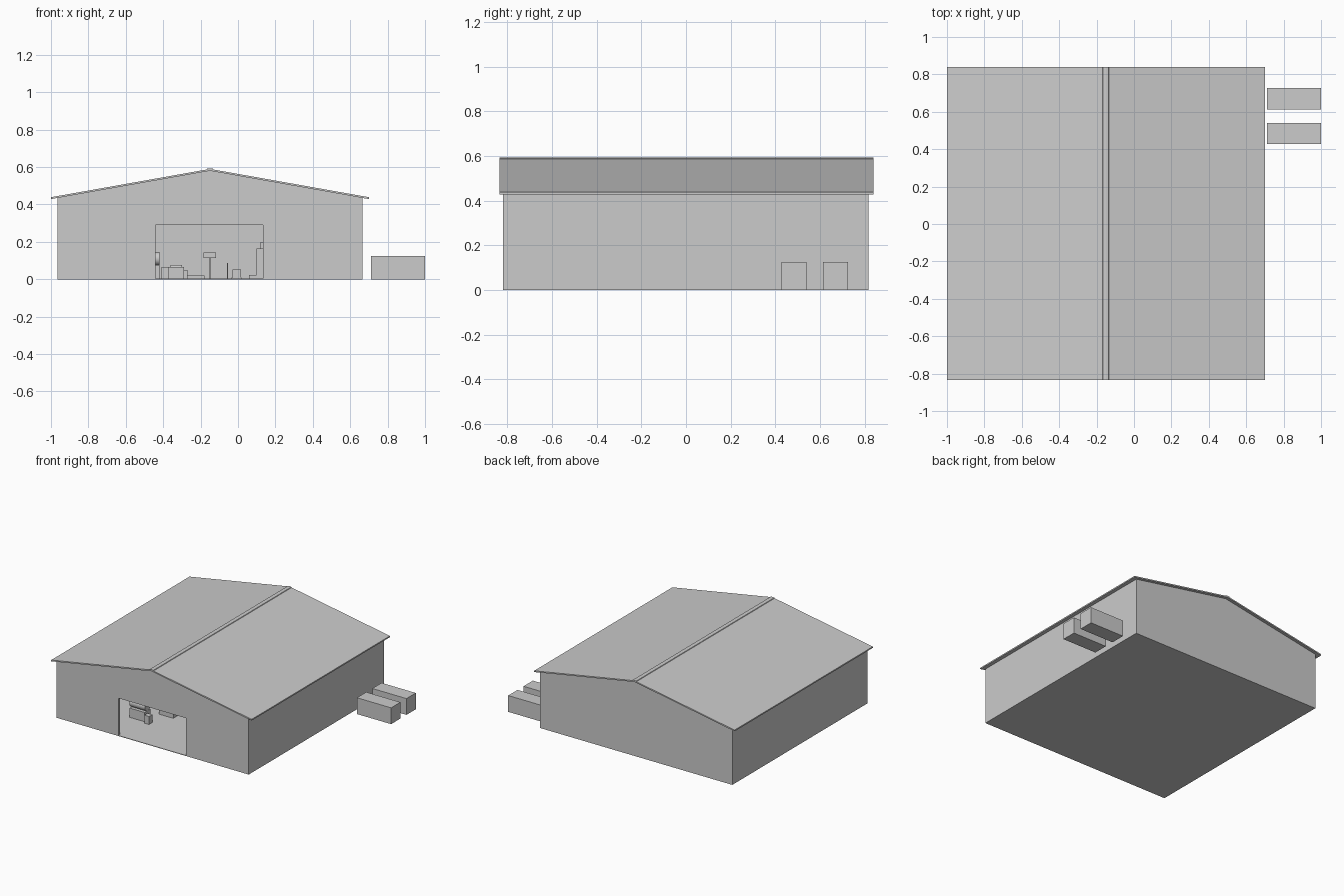
import bpy
import bmesh
import math

if "Cube" in bpy.data.objects:
    bpy.data.objects.remove(bpy.data.objects["Cube"], do_unlink=True)

grey = bpy.data.materials.new("light_grey")
grey.use_nodes = True
grey.diffuse_color = (0.6, 0.6, 0.6, 1)
grey.node_tree.nodes["Principled BSDF"].inputs["Base Color"].default_value = (0.6, 0.6, 0.6, 1)


def finish(name, bm):
    bmesh.ops.recalc_face_normals(bm, faces=bm.faces)
    mesh = bpy.data.meshes.new(name)
    bm.to_mesh(mesh)
    bm.free()
    mesh.materials.append(grey)
    obj = bpy.data.objects.new(name, mesh)
    bpy.context.collection.objects.link(obj)
    return obj


def prism(name, profile, y0, y1):
    """Extrude an x-z outline along y."""
    bm = bmesh.new()
    face = bm.faces.new([bm.verts.new((x, y0, z)) for x, z in profile])
    out = bmesh.ops.extrude_face_region(bm, geom=[face])
    verts = [v for v in out["geom"] if isinstance(v, bmesh.types.BMVert)]
    bmesh.ops.translate(bm, verts=verts, vec=(0, y1 - y0, 0))
    return finish(name, bm)


def box(name, x0, x1, y0, y1, z0, z1):
    return prism(name, [(x0, z0), (x1, z0), (x1, z1), (x0, z1)], y0, y1)


def cylinder(name, x0, x1, y, z, radius):
    """Smooth cylinder lying along x."""
    bpy.ops.mesh.primitive_cylinder_add(
        vertices=24, radius=radius, depth=x1 - x0,
        location=((x0 + x1) / 2, y, z), rotation=(0, math.pi / 2, 0))
    obj = bpy.context.object
    obj.name = name
    obj.data.materials.append(grey)
    bpy.ops.object.shade_smooth_by_angle()


# Main dimensions
LEFT, RIGHT, FRONT, BACK = -0.965, 0.665, -0.82, 0.817
RIDGE, APEX, SLOPE = -0.15, 0.59, 0.178
WALL, SHEET = 0.02, 0.01


def under(x):
    return APEX - SHEET - SLOPE * abs(x - RIDGE)


# Floor and walls
box("floor", LEFT, RIGHT, FRONT, BACK, 0, 0.004)
gable = [(RIGHT, under(RIGHT)), (RIDGE, under(RIDGE)), (LEFT, under(LEFT))]
prism("back_wall", [(LEFT, 0), (RIGHT, 0)] + gable, BACK - WALL, BACK)
doorway = [(-0.44, 0), (-0.44, 0.29), (0.135, 0.29), (0.135, 0)]
prism("front_wall", [(LEFT, 0)] + doorway + [(RIGHT, 0)] + gable, FRONT, FRONT + WALL)
box("right_wall", LEFT, LEFT + WALL, FRONT + WALL, BACK - WALL, 0, under(LEFT))
box("left_wall", RIGHT - WALL, RIGHT, FRONT + WALL, BACK - WALL, 0, under(RIGHT))

# Pitched roof sheets and ridge cap
for side, eave in (("right", -1.0), ("left", 0.7)):
    prism(side + "_roof", [(RIDGE, under(RIDGE)), (eave, under(eave)),
                           (eave, under(eave) + SHEET), (RIDGE, APEX)], -0.835, 0.84)
prism("ridge_cap", [(RIDGE - 0.018, 0.586), (RIDGE + 0.018, 0.586),
                    (RIDGE + 0.015, 0.591), (RIDGE, 0.593), (RIDGE - 0.015, 0.591)], -0.835, 0.84)

# Storage containers beside the building
for name, y in (("front_container", 0.427), ("rear_container", 0.613)):
    box(name, 0.71, 1.0, y, y + 0.113, 0, 0.125)

# Workshop equipment near the entrance
box("tank_base", -0.55, -0.42, -0.53, -0.46, 0, 0.075)
cylinder("tank", -0.55, -0.42, -0.495, 0.11, 0.035)
box("small_cabinet", -0.41, -0.37, -0.55, -0.51, 0, 0.065)
box("workbench", -0.41, -0.29, -0.37, -0.28, 0, 0.065)
cylinder("workbench_roller", -0.36, -0.3, -0.32, 0.065, 0.012)
box("bench_step", -0.29, -0.27, -0.3, -0.25, 0, 0.05)

# Equipment deeper inside
for name, x in (("right_pallet", -0.29), ("left_pallet", -0.24)):
    box(name, x, x + 0.06, 0.2, 0.3, 0, 0.02)
box("stand_post", -0.154, -0.146, 0.25, 0.26, 0, 0.115)
box("stand_board", -0.185, -0.118, 0.235, 0.275, 0.115, 0.142)
box("thin_post", -0.058, -0.053, 0.3, 0.305, 0, 0.088)
box("crate_base", -0.035, 0.02, 0.28, 0.34, 0, 0.01)
box("crate", -0.03, 0.016, 0.285, 0.335, 0.01, 0.053)
box("rack_step", 0.06, 0.1, 0.3, 0.4, 0, 0.022)
box("low_rack", 0.1, 0.16, 0.3, 0.4, 0, 0.165)
box("tall_rack", 0.12, 0.18, 0.4, 0.5, 0, 0.2)
